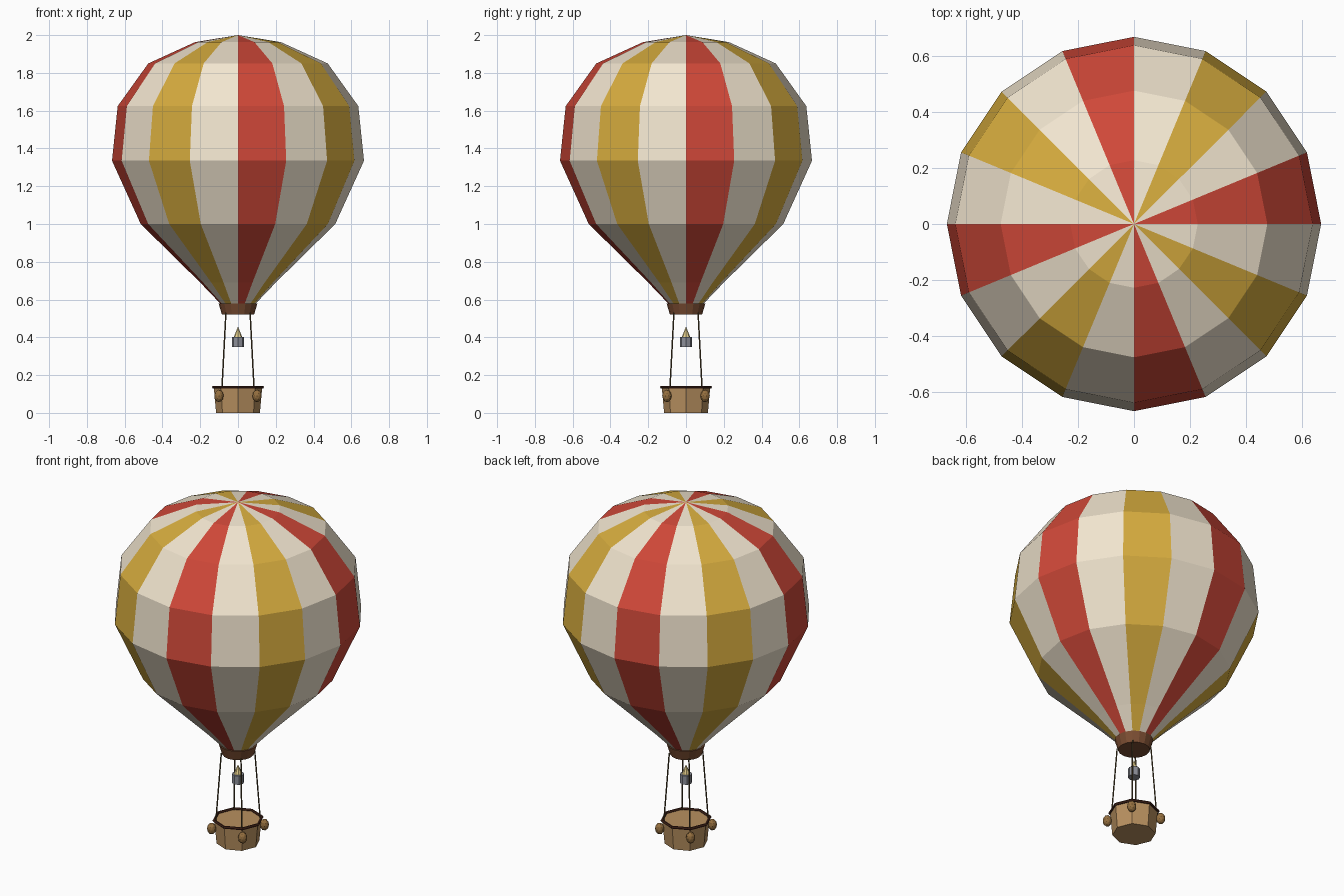
import bpy, bmesh, math
from mathutils import Vector

if "Cube" in bpy.data.objects:
    bpy.data.objects.remove(bpy.data.objects["Cube"])


def mat(name, *rgb):
    m = bpy.data.materials.new(name)
    m.diffuse_color = (*rgb, 1)
    m.use_nodes = True
    m.node_tree.nodes["Principled BSDF"].inputs["Base Color"].default_value = m.diffuse_color
    return m


RED = mat("red", 0.63, 0.065, 0.04)
CREAM = mat("cream", 0.89, 0.79, 0.63)
YELLOW = mat("yellow", 0.67, 0.41, 0.048)
BROWN = mat("brown", 0.2, 0.075, 0.032)
DARK = mat("dark_brown", 0.06, 0.018, 0.01)
WICKER = mat("wicker", 0.48, 0.28, 0.115)
ROPE = mat("rope", 0.11, 0.075, 0.03)
SACK = mat("sack", 0.3, 0.16, 0.05)
METAL = mat("metal", 0.27, 0.28, 0.32)
FLAME = mat("flame", 0.8, 0.64, 0.27)


def lathe(name, profile, sides, mats, cap=True, loop=False):
    """Revolve (radius, z) points, listed bottom to top, about z."""
    bm = bmesh.new()
    rings = []
    for r, z in profile:
        if r == 0:
            rings.append([bm.verts.new((0, 0, z))] * sides)
        else:
            rings.append([bm.verts.new((r * math.cos(math.tau * i / sides),
                                        r * math.sin(math.tau * i / sides), z))
                          for i in range(sides)])
    pairs = list(zip(rings, rings[1:])) + ([(rings[-1], rings[0])] if loop else [])
    for a, b in pairs:
        for i in range(sides):
            j = (i + 1) % sides
            corners = list(dict.fromkeys((a[i], a[j], b[j], b[i])))
            bm.faces.new(corners).material_index = i % len(mats)
    if cap and not loop:
        bm.faces.new(rings[0][::-1])
        if profile[-1][0] > 0:
            bm.faces.new(rings[-1])
    if cap:
        bmesh.ops.recalc_face_normals(bm, faces=bm.faces)
    me = bpy.data.meshes.new(name)
    bm.to_mesh(me)
    bm.free()
    ob = bpy.data.objects.new(name, me)
    for m in mats:
        me.materials.append(m)
    bpy.context.collection.objects.link(ob)
    return ob


# Striped envelope with sixteen gores
lathe("envelope", [(0.09, 0.575), (0.2, 0.69), (0.515, 1.0), (0.667, 1.335),
                   (0.637, 1.624), (0.475, 1.85), (0.227, 1.963), (0, 2.0)],
      16, [RED, CREAM, YELLOW, CREAM], cap=False)

# Collar at the mouth
lathe("collar", [(0.085, 0.52), (0.103, 0.58)], 16, [BROWN])

# Burner and flame
lathe("burner", [(0.033, 0.35), (0.033, 0.402)], 8, [METAL])
lathe("flame", [(0.027, 0.39), (0, 0.457)], 8, [FLAME])

# Basket and its padded rim
lathe("basket", [(0.116, 0), (0.128, 0.133)], 8, [WICKER])
lathe("basket_rim", [(0.13 + 0.008 * math.cos(math.tau * k / 6),
                      0.136 + 0.008 * math.sin(math.tau * k / 6)) for k in range(6)],
      8, [DARK], loop=True)

# Ropes and sandbags at the four diagonals
for n, (sx, sy) in enumerate([(1, 1), (-1, 1), (-1, -1), (1, -1)], 1):
    top = Vector((0.064 * sx, 0.064 * sy, 0.53))
    low = Vector((0.085 * sx, 0.085 * sy, 0.13))
    axis = top - low
    rope = lathe(f"rope_{n}", [(0.004, 0), (0.004, axis.length)], 6, [ROPE])
    rope.location = low
    rope.rotation_euler = axis.to_track_quat('Z', 'Y').to_euler()

    bpy.ops.mesh.primitive_ico_sphere_add(subdivisions=2, radius=1,
                                          location=(0.101 * sx, 0.101 * sy, 0.09))
    bag = bpy.context.object
    bag.name = f"sandbag_{n}"
    bag.scale = (0.025, 0.025, 0.033)
    bag.data.materials.append(SACK)
